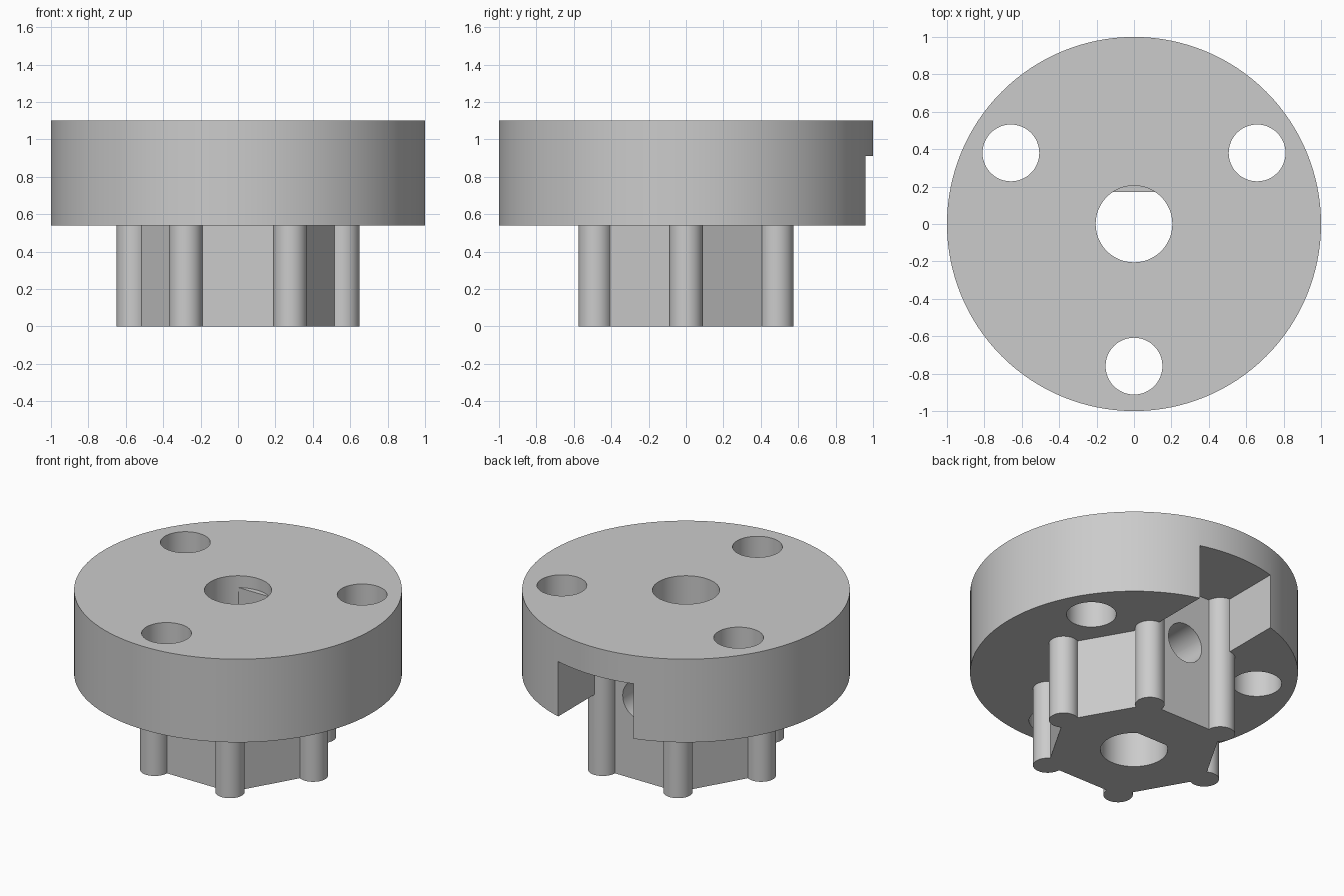
import bpy, bmesh
from math import cos, sin, radians, pi
from mathutils import Matrix, Vector

old = bpy.data.objects.get("Cube")
if old:
    bpy.data.objects.remove(old, do_unlink=True)

grey = bpy.data.materials.new("plain_grey")
grey.use_nodes = True
colour = (0.6, 0.6, 0.6, 1)
grey.diffuse_color = colour
grey.node_tree.nodes["Principled BSDF"].inputs["Base Color"].default_value = colour

HUB_R, POST_R = 0.56, 0.09
FLANGE_Z, TOP_Z = 0.54, 1.10


def prism(name, outline, z0, z1, matrix=Matrix()):
    """Extrude a closed 2D outline from z0 to z1."""
    bm = bmesh.new()
    face = bm.faces.new([bm.verts.new((x, y, z0)) for x, y in outline])
    up = bmesh.ops.extrude_face_region(bm, geom=[face])["geom"]
    bmesh.ops.translate(bm, vec=(0, 0, z1 - z0),
                        verts=[v for v in up if isinstance(v, bmesh.types.BMVert)])
    bmesh.ops.recalc_face_normals(bm, faces=bm.faces)
    bm.transform(matrix)
    mesh = bpy.data.meshes.new(name)
    bm.to_mesh(mesh)
    bm.free()
    mesh.materials.append(grey)
    ob = bpy.data.objects.new(name, mesh)
    bpy.context.collection.objects.link(ob)
    return ob


def arc(cx, cy, r, start, end, n):
    return [(cx + r * cos(start + (end - start) * i / n),
             cy + r * sin(start + (end - start) * i / n)) for i in range(n + 1)]


def circle(cx, cy, r, n):
    return arc(cx, cy, r, 0, 2 * pi, n)[:-1]


def rect(x0, x1, y0, y1):
    return [(x0, y0), (x1, y0), (x1, y1), (x0, y1)]


def combine(target, tool, operation):
    """Apply a boolean and discard the tool."""
    mod = target.modifiers.new(operation.lower(), "BOOLEAN")
    mod.operation, mod.solver, mod.object = operation, "EXACT", tool
    bpy.context.view_layer.objects.active = target
    bpy.ops.object.modifier_apply(modifier=mod.name)
    bpy.data.objects.remove(tool, do_unlink=True)


# Round flange with a slot open at the back and underneath
body = prism("flanged_hub", circle(0, 0, 1, 128), FLANGE_Z, TOP_Z)
combine(body, prism("slot", rect(-0.28, 0.28, 0.44, 1.2), 0.4, 0.91), "DIFFERENCE")

# Three bolt holes
for angle in (30, 150, 270):
    a = radians(angle)
    hole = prism("bolt_hole", circle(0.76 * cos(a), 0.76 * sin(a), 0.152, 48), 0.3, 1.3)
    combine(body, hole, "DIFFERENCE")

# Hexagonal hub with a round post on every corner
outline = []
for i in range(6):
    a = i * pi / 3
    outline += arc(HUB_R * cos(a), HUB_R * sin(a), POST_R,
                   a - 2 * pi / 3, a + 2 * pi / 3, 24)
combine(body, prism("hex_hub", outline, 0, 1.0), "UNION")

# Shaft bore, with a flat that stops just below the top face
bore = prism("bore", circle(0, 0, 0.205, 64), -0.1, 1.3)
combine(bore, prism("bore_flat", rect(-0.3, 0.3, 0.17, 0.4), -0.3, 1.02), "DIFFERENCE")
combine(body, bore, "DIFFERENCE")

# Set screw hole from the slot into the bore
turn = Matrix.Translation(Vector((0, 0, 0.54))) @ Matrix.Rotation(-pi / 2, 4, "X")
combine(body, prism("screw_hole", circle(0, 0, 0.132, 48), 0.05, 0.7, turn), "DIFFERENCE")

# Smooth round walls, sharp edges
bpy.ops.object.select_all(action="DESELECT")
body.select_set(True)
bpy.context.view_layer.objects.active = body
bpy.ops.object.shade_smooth_by_angle(angle=radians(30))
